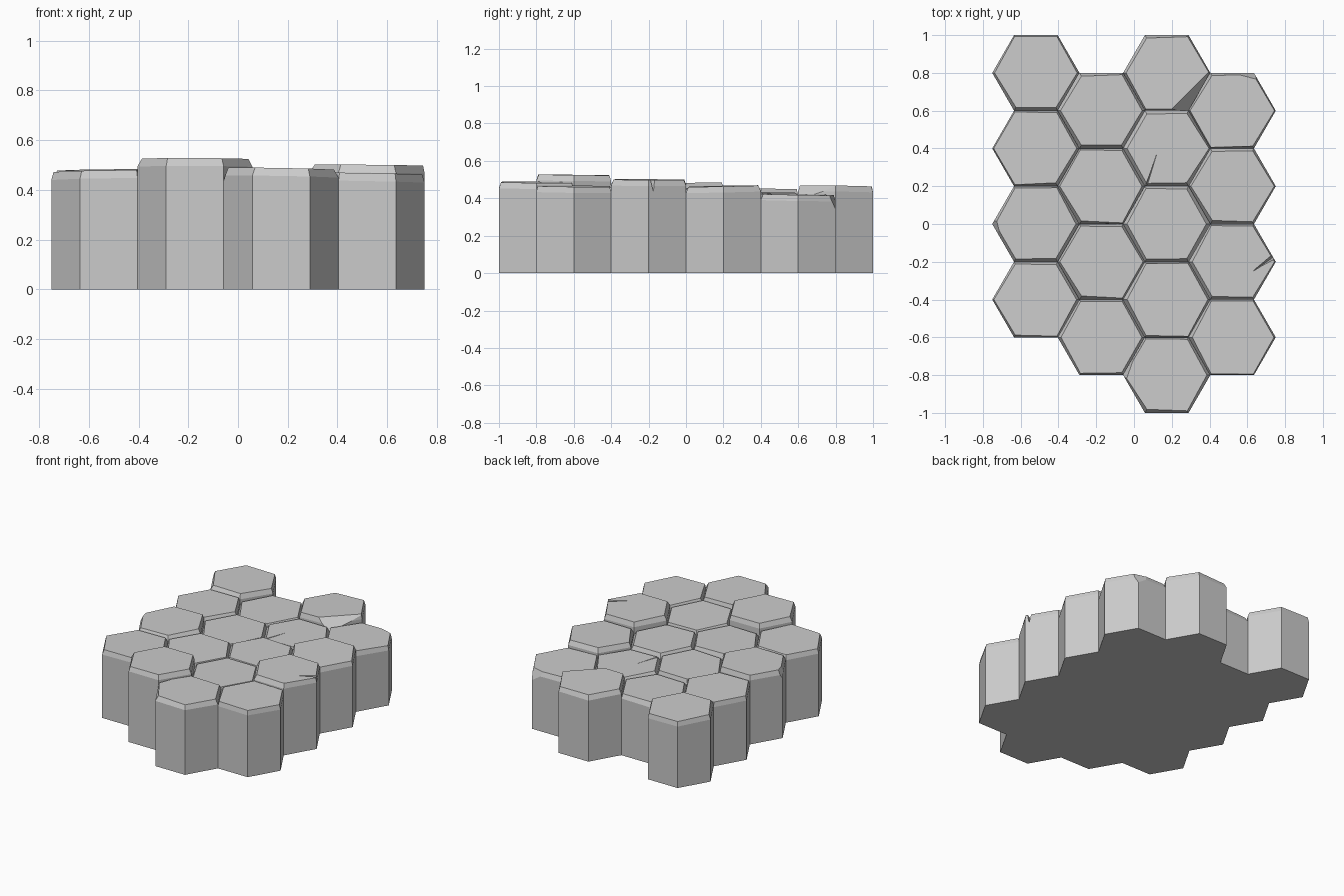
import bpy, bmesh, random
from math import cos, sin, radians, sqrt
from mathutils import Vector

if "Cube" in bpy.data.objects:
    bpy.data.objects.remove(bpy.data.objects["Cube"])

random.seed(4)
R = 0.4 / sqrt(3)          # hexagon circumradius (0.2 apothem)
PITCH = 1.5 * R            # spacing between rows of columns

# Top heights per row, from back to front
ROWS = [
    (-1.5, 0.8, [0.465, 0.45, 0.48, 0.475]),
    (-0.5, 0.6, [0.425, 0.44, 0.46, 0.525]),
    (0.5, 0.8, [0.465, 0.43, 0.45, 0.46, 0.485]),
    (1.5, 0.6, [0.42, 0.465, 0.50, 0.465]),
]
# Broken corners: (row, index) -> angle, distance from axis, depth slope
CHIPS = {
    (2, 0): (-45, 0.158, 0.9),
    (0, 2): (195, 0.195, 0.45),
    (2, 4): (160, 0.195, 0.45),
    (3, 0): (75, 0.192, 0.4),
}
# Cracks: (row, index) -> start xy, end xy, width, depth
CRACKS = {
    (0, 3): ((-0.35, -0.28), (-0.23, -0.41), 0.016, 0.05),
    (2, 1): ((0.12, 0.37), (0.06, 0.19), 0.012, 0.03),
    (3, 2): ((0.63, -0.25), (0.76, -0.16), 0.025, 0.08),
}


def link(name, bm):
    bmesh.ops.recalc_face_normals(bm, faces=bm.faces)
    me = bpy.data.meshes.new(name)
    bm.to_mesh(me)
    bm.free()
    ob = bpy.data.objects.new(name, me)
    bpy.context.collection.objects.link(ob)
    return ob


def stone_column(name, x, y, h, chip):
    bm = bmesh.new()
    tilt = Vector((random.uniform(-.02, .02), random.uniform(-.02, .02)))
    insets = [random.uniform(0.006, 0.022) for _ in range(6)]
    rings = []
    # base ring, shoulder ring and inset top ring
    for level in range(3):
        ring = []
        for i in range(6):
            a = radians(60 * i)
            r = R - (insets[i] if level == 2 else 0)
            px, py = r * cos(a), r * sin(a)
            z = (0, h - 0.032, h)[level]
            if level:
                z += tilt.x * px + tilt.y * py
            ring.append(bm.verts.new((x + px, y + py, z)))
        rings.append(ring)
    for lo, hi in zip(rings, rings[1:]):
        for i in range(6):
            j = (i + 1) % 6
            bm.faces.new((lo[i], lo[j], hi[j], hi[i]))
    bm.faces.new(rings[0][::-1])
    bm.faces.new(rings[2])
    # slice a broken corner off the top
    if chip:
        ang, dist, slope = chip
        a = radians(ang)
        geom = bm.verts[:] + bm.edges[:] + bm.faces[:]
        cut = bmesh.ops.bisect_plane(
            bm, geom=geom, clear_outer=True,
            plane_co=(x + dist * cos(a), y + dist * sin(a), h),
            plane_no=Vector((cos(a), sin(a), slope)).normalized())
        edges = [e for e in cut["geom_cut"] if isinstance(e, bmesh.types.BMEdge)]
        bmesh.ops.contextual_create(bm, geom=edges)
    return link(name, bm)


def crack(ob, h, start, end, width, depth):
    # tapered V-shaped cutter that widens toward its end
    bm = bmesh.new()
    s, e = Vector(start), Vector(end)
    d = (e - s).normalized()
    n = Vector((-d.y, d.x))
    ends = []
    for p, w, k in ((s, 0.2, 0.1), (e, 1, 1)):
        l, r = p + n * width * w, p - n * width * w
        ends.append([bm.verts.new((l.x, l.y, h + 0.04)),
                     bm.verts.new((r.x, r.y, h + 0.04)),
                     bm.verts.new((p.x, p.y, h - depth * k))])
    for i in range(3):
        j = (i + 1) % 3
        bm.faces.new((ends[0][i], ends[0][j], ends[1][j], ends[1][i]))
    bm.faces.new(ends[0])
    bm.faces.new(ends[1][::-1])
    cutter = link("crack_cutter", bm)
    cutter.hide_render = True
    cutter.display_type = 'WIRE'
    mod = ob.modifiers.new("crack", 'BOOLEAN')
    mod.operation = 'DIFFERENCE'
    mod.solver = 'EXACT'
    mod.object = cutter


# Honeycomb of basalt columns
for r, (col, y0, heights) in enumerate(ROWS):
    for i, h in enumerate(heights):
        ob = stone_column(f"stone_column_{r + 1}_{i + 1}", col * PITCH,
                          y0 - 0.4 * i, h, CHIPS.get((r, i)))
        if (r, i) in CRACKS:
            crack(ob, h, *CRACKS[(r, i)])
